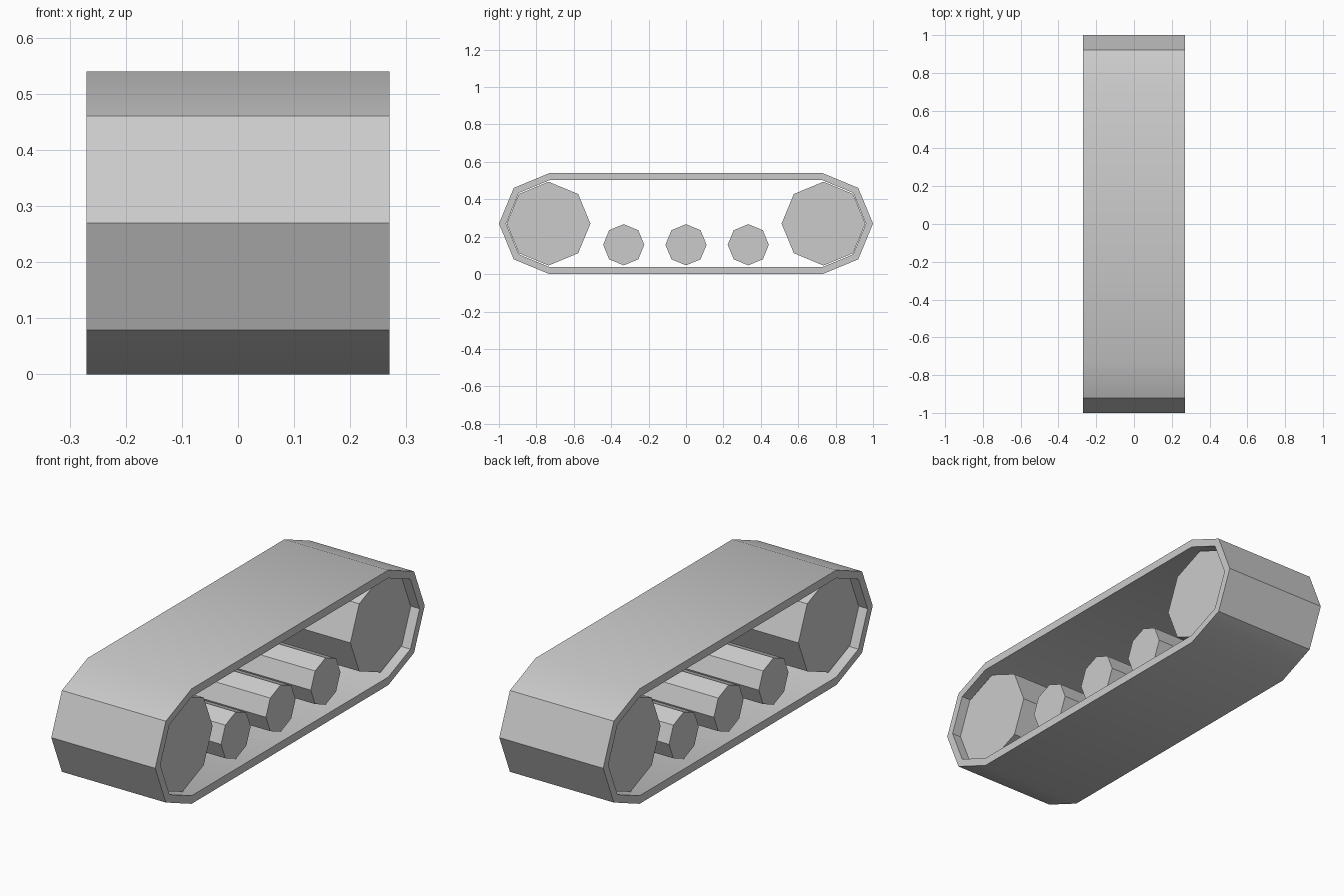
import bpy
import bmesh
from math import cos, sin, pi, radians

if "Cube" in bpy.data.objects:
    bpy.data.objects.remove(bpy.data.objects["Cube"], do_unlink=True)

grey = bpy.data.materials.new("plain_grey")
grey.use_nodes = True
colour = (0.6, 0.6, 0.6, 1)
grey.diffuse_color = colour
grey.node_tree.nodes["Principled BSDF"].inputs["Base Color"].default_value = colour

HALF_WIDTH = 0.27
AXLE_Y, AXLE_Z = 0.73, 0.27


def finish(name, bm):
    """Turn a bmesh into a shaded object with sharp corners kept."""
    bmesh.ops.recalc_face_normals(bm, faces=bm.faces)
    mesh = bpy.data.meshes.new(name)
    bm.to_mesh(mesh)
    bm.free()
    mesh.materials.append(grey)
    obj = bpy.data.objects.new(name, mesh)
    bpy.context.collection.objects.link(obj)
    mesh.shade_smooth()
    mesh.set_sharp_from_angle(angle=radians(30))
    return obj


def belt_outline(radius):
    """Two half octagons joined by straight runs, as (y, z) points."""
    points = []
    for side, start in ((1, -pi / 2), (-1, pi / 2)):
        for i in range(5):
            a = start + i * pi / 4
            points.append((side * AXLE_Y + radius * cos(a), AXLE_Z + radius * sin(a)))
    return points


def make_belt():
    bm = bmesh.new()
    rings = [[bm.verts.new((x, y, z)) for y, z in belt_outline(r)]
             for x, r in ((-HALF_WIDTH, 0.27), (HALF_WIDTH, 0.27),
                          (HALF_WIDTH, 0.232), (-HALF_WIDTH, 0.232))]
    # Skin outer wall, side rim, inner wall and other rim
    for k in range(4):
        a, b = rings[k], rings[(k + 1) % 4]
        for i in range(len(a)):
            j = (i + 1) % len(a)
            bm.faces.new((a[i], a[j], b[j], b[i]))
    return finish("track_belt", bm)


def make_wheel(name, y, z, radius, half_width):
    """Eight-sided roller lying along x, with corners up and down."""
    bm = bmesh.new()
    ends = [[bm.verts.new((x, y + radius * cos(i * pi / 4), z + radius * sin(i * pi / 4)))
             for i in range(8)] for x in (-half_width, half_width)]
    for ring in ends:
        bm.faces.new(ring)
    for i in range(8):
        j = (i + 1) % 8
        bm.faces.new((ends[0][i], ends[0][j], ends[1][j], ends[1][i]))
    return finish(name, bm)


make_belt()

# Large end wheels
for name, side in (("front_wheel", -1), ("back_wheel", 1)):
    make_wheel(name, side * 0.735, AXLE_Z, 0.224, 0.226)

# Small road rollers
for name, side in (("front_roller", -1), ("middle_roller", 0), ("back_roller", 1)):
    make_wheel(name, side * 0.333, 0.157, 0.11, 0.222)
